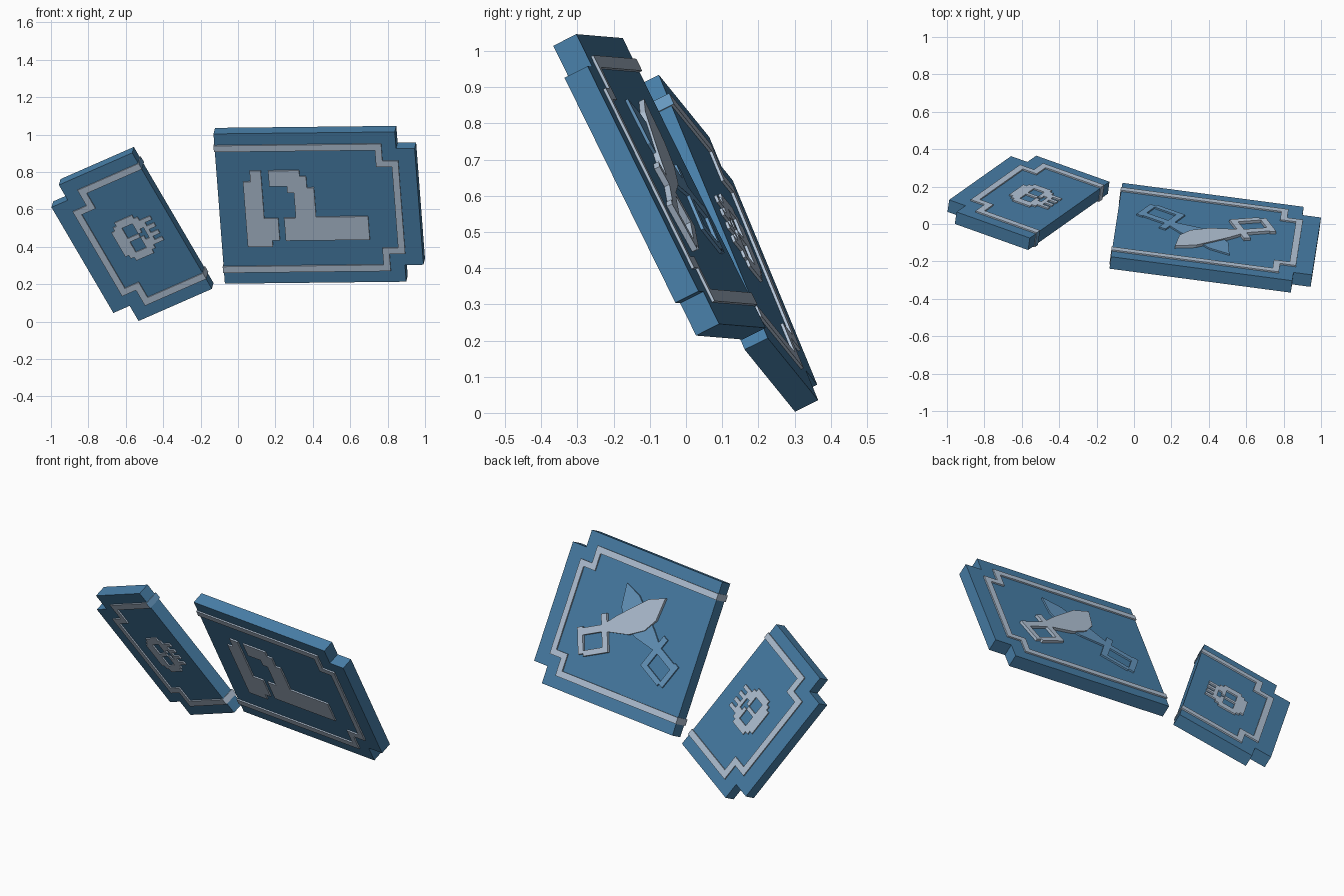
import bpy, bmesh
from mathutils import Vector, Matrix

if "Cube" in bpy.data.objects:
    bpy.data.objects.remove(bpy.data.objects["Cube"])

H, T, NOTCH = 0.895, 0.072, 0.10   # ticket height, thickness, corner notch
RAISE = 0.008


def mat(name, rgb):
    m = bpy.data.materials.new(name)
    m.diffuse_color = (*rgb, 1)
    m.use_nodes = True
    m.node_tree.nodes["Principled BSDF"].inputs["Base Color"].default_value = m.diffuse_color
    return m


BLUE = mat("ticket blue", (0.065, 0.212, 0.392))
GREY = mat("pale grey", (0.456, 0.558, 0.686))
SKY = mat("light blue", (0.135, 0.315, 0.53))


def frame(o, u, v):
    """Local frame: u away from torn edge, v along it, w towards the front."""
    u = Vector(u).normalized()
    v = Vector(v)
    v = (v - u * v.dot(u)).normalized()
    w = u.cross(v)
    m = Matrix((u, v, w)).transposed().to_4x4()
    m.translation = Vector(o)
    return m


def solid(name, polys, w0, w1, fr, material):
    """Extrude flat profiles (sharing edges where they touch) from w0 to w1."""
    bm = bmesh.new()
    for p in polys:
        bm.faces.new([bm.verts.new((a, b, w0)) for a, b in p])
    bmesh.ops.remove_doubles(bm, verts=bm.verts, dist=1e-5)
    bmesh.ops.recalc_face_normals(bm, faces=bm.faces)
    base = list(bm.faces)
    r = bmesh.ops.extrude_face_region(bm, geom=base, use_keep_orig=True)
    top = [g for g in r["geom"] if isinstance(g, bmesh.types.BMVert)]
    bmesh.ops.translate(bm, verts=top, vec=(0, 0, w1 - w0))
    bmesh.ops.recalc_face_normals(bm, faces=bm.faces)
    bm.transform(fr)
    me = bpy.data.meshes.new(name)
    bm.to_mesh(me)
    bm.free()
    ob = bpy.data.objects.new(name, me)
    bpy.context.collection.objects.link(ob)
    me.materials.append(material)
    return ob


def flip_v(pts):
    return [(a, H - b) for a, b in reversed(pts)]


def ticket(name, length, fr):
    # slab with two notched corners at the far end
    low = [(0, 0), (length - NOTCH, 0), (length - NOTCH, NOTCH), (length, NOTCH)]
    solid(name + "_slab", [low + flip_v(low)], 0, T, fr, BLUE)
    # stepped border that runs through the slab and wraps the torn edge
    out = [(-0.004, 0.068), (length - 0.178, 0.068),
           (length - 0.178, 0.17), (length - 0.093, 0.17)]
    inn = [(-0.004, 0.105), (length - 0.214, 0.105),
           (length - 0.214, 0.205), (length - 0.129, 0.205)]
    loop = out + flip_v(out) + [(a, H - b) for a, b in inn] + inn[::-1]
    return solid(name + "_border", [loop], -RAISE, T + RAISE, fr, GREY)


large = frame((-0.062, 0.22, 0.235), (0.991, -0.131, 0.011), (-0.0705, -0.44, 0.893))
small = frame((-0.557, -0.075, 0.934), (-0.871, 0.31, -0.382), (0.476, 0.336, -0.812))

ticket("large_ticket", 1.078, large)
border = ticket("small_ticket", 0.55, small)

# light blue end cap of the border on the torn edge
border.data.materials.append(SKY)
inv = small.inverted()
for p in border.data.polygons:
    c = inv @ p.center
    if c.x < 0 and c.y < H / 2:
        p.material_index = 1

# blocky emblem on the large front
left = [(.14, .22), (.275, .22), (.275, .258), (.315, .258), (.315, .39),
        (.24, .39), (.24, .674), (.18, .674), (.18, .61), (.14, .61)]
right = [(.28, .674), (.447, .674), (.447, .638), (.482, .638), (.482, .57),
         (.52, .57), (.52, .395), (.80, .395), (.80, .256), (.347, .256),
         (.347, .39), (.41, .39), (.41, .54), (.375, .54), (.375, .58), (.28, .58)]
solid("pixel_emblem", [left, right], T - 0.01, T + RAISE, large, GREY)

# pixel skull through the small ticket, teeth towards the torn edge
SKULL = ["..#######..",
         ".#########.",
         "###########",
         "##...#...##",
         "##...#...##",
         "##...#...##",
         "#####.#####",
         ".###...###.",
         "..#######..",
         "..#.#.#.#..",
         "..#.#.#.#.."]
pu, pv = 0.0215, 0.0225
cells = []
for r, row in enumerate(SKULL):
    for c, ch in enumerate(row):
        if ch == "#":
            a, b = 0.21 + (5.5 - r) * pu, H / 2 + (c - 5.5) * pv
            cells.append([(a, b), (a - pu, b), (a - pu, b + pv), (a, b + pv)])
solid("skull", cells, -RAISE, T + RAISE, small, GREY)

# crossed sabres on the large back
blade = [(.33, .695), (.345, .56), (.40, .485), (.50, .43), (.655, .40),
         (.675, .445), (.61, .51), (.54, .57), (.44, .655)]


def hilt_box(e0, e1, f0, f1):
    ex, fx = Vector((.905, -.42)).normalized(), Vector((.42, .905)).normalized()
    return [tuple(Vector((.655, .425)) + ex * e + fx * f)
            for e, f in ((e0, f0), (e1, f0), (e1, f1), (e0, f1))]


sabre = [blade,
         hilt_box(0.0, 0.038, -0.14, 0.08),      # crossguard
         hilt_box(0.038, 0.17, -0.02, 0.02),     # grip
         hilt_box(0.038, 0.17, -0.14, -0.108),   # knuckle bow
         hilt_box(0.17, 0.205, -0.125, 0.028)]   # pommel
solid("front_sabre", sabre, -0.016, 0.01, large, GREY)
mirrored = [[(0.954 - a, b) for a, b in p] for p in sabre]
solid("rear_sabre", mirrored, -0.009, 0.01, large, SKY)
